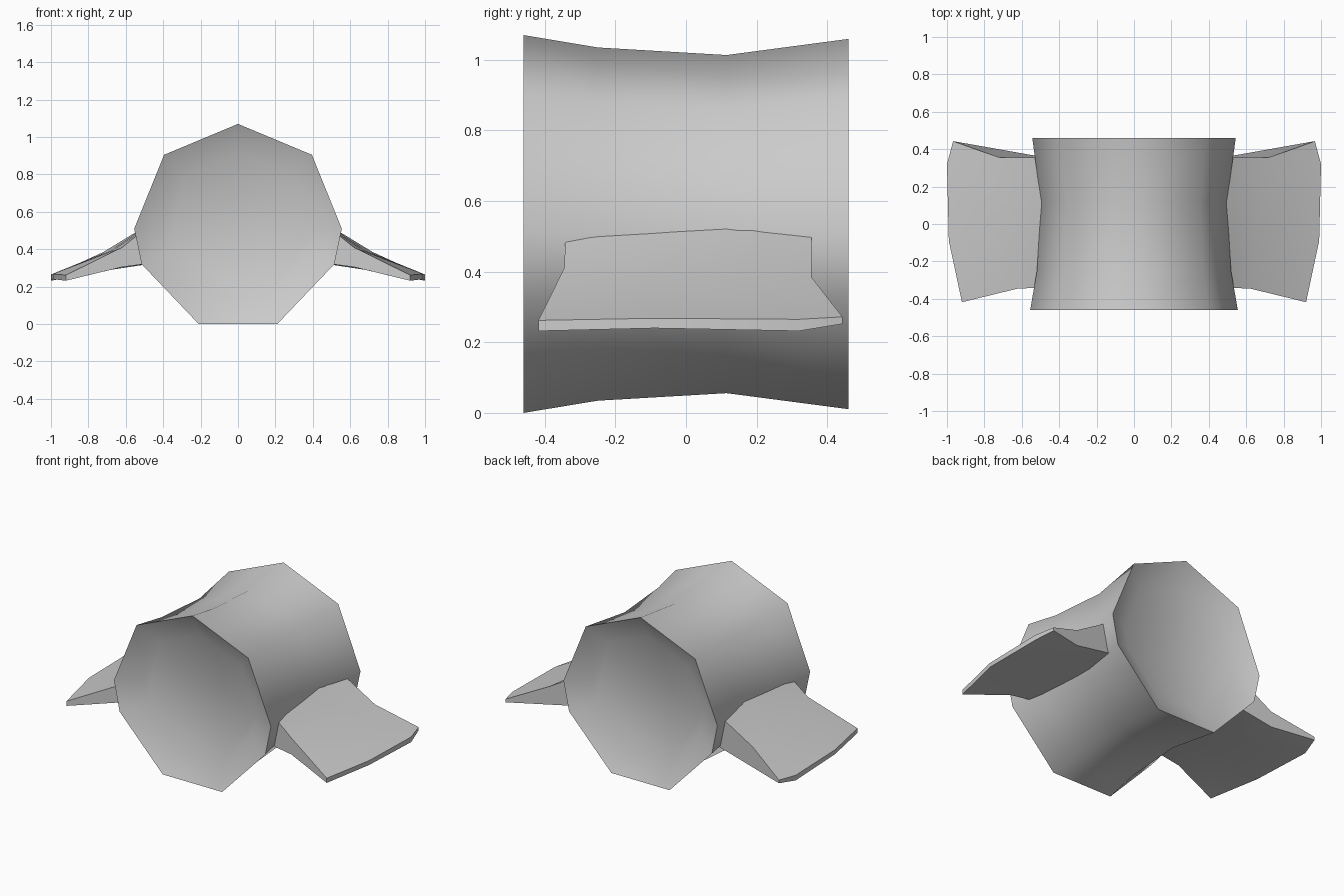
import bpy, bmesh
from math import radians

if "Cube" in bpy.data.objects:
    bpy.data.objects.remove(bpy.data.objects["Cube"])


def loft(name, rings, smooth):
    """Closed solid through matching rings of points, capped at both ends."""
    bm = bmesh.new()
    loops = [[bm.verts.new(p) for p in ring] for ring in rings]
    n = len(loops[0])
    for a, b in zip(loops, loops[1:]):
        for i in range(n):
            j = (i + 1) % n
            bm.faces.new((a[i], a[j], b[j], b[i]))
    bm.faces.new(loops[0])
    bm.faces.new(loops[-1])
    bmesh.ops.recalc_face_normals(bm, faces=bm.faces[:])
    mesh = bpy.data.meshes.new(name)
    bm.to_mesh(mesh)
    bm.free()
    obj = bpy.data.objects.new(name, mesh)
    bpy.context.collection.objects.link(obj)
    bpy.ops.object.select_all(action='DESELECT')
    obj.select_set(True)
    bpy.context.view_layer.objects.active = obj
    bpy.ops.object.shade_smooth_by_angle(angle=radians(smooth))
    return obj


# Barrel: nine-sided section, pinched at the waist, with dished ends
half = [(0.395, 0.905), (0.555, 0.51), (0.515, 0.32), (0.21, 0.0)]
profile = [(0, 1.07)] + half + [(-x, z) for x, z in reversed(half)]
ZC = 0.532
stations = [(-0.385, 0.725), (-0.46, 1.0), (-0.25, 0.935),
            (0.115, 0.895), (0.46, 0.98), (0.385, 0.71)]
barrel = [[(x * s, y, ZC + (z - ZC) * s) for x, z in profile]
          for y, s in stations]
loft("barrel", barrel, 60)

# Side fin: sections from front to back, each given at root, middle and tip
# as (x, y, top z, bottom z)
sections = [
    [(0.47, -0.34, 0.53, 0.325), (0.62, -0.345, 0.41, 0.305), (0.92, -0.418, 0.262, 0.232)],
    [(0.45, -0.10, 0.55, 0.325), (0.66, -0.10, 0.40, 0.295), (0.99, -0.09, 0.268, 0.24)],
    [(0.45, 0.15, 0.55, 0.325), (0.68, 0.15, 0.395, 0.29), (1.0, 0.32, 0.265, 0.232)],
    [(0.47, 0.355, 0.53, 0.325), (0.72, 0.355, 0.385, 0.285), (0.967, 0.443, 0.272, 0.252)],
]
rings = [[(x, y, t) for x, y, t, b in sec] +
         [(x, y, b) for x, y, t, b in reversed(sec)] for sec in sections]
loft("right_fin", rings, 40)
loft("left_fin", [[(-x, y, z) for x, y, z in r] for r in rings], 40)
